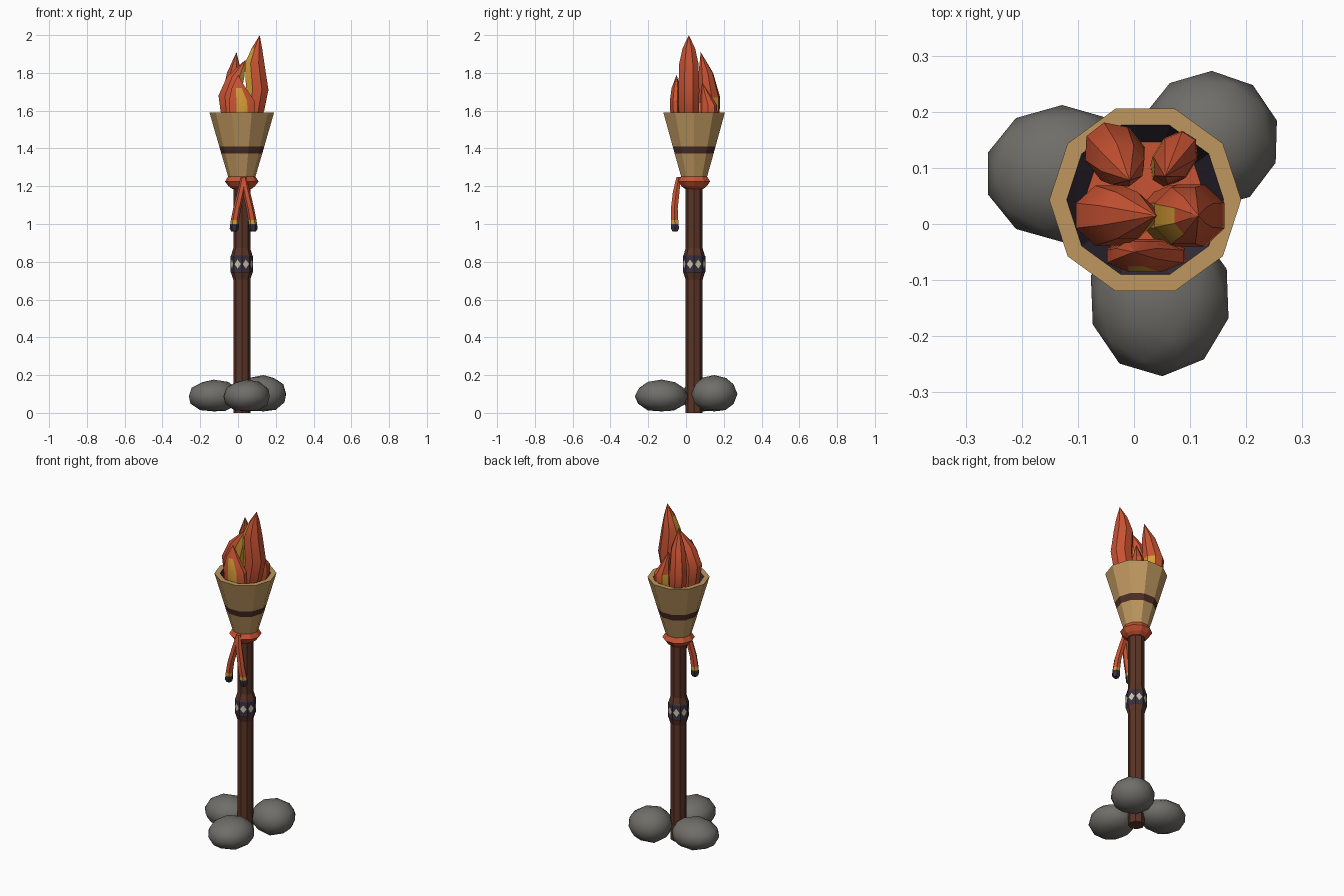
import bpy, bmesh, math
from mathutils import Vector

if "Cube" in bpy.data.objects:
    bpy.data.objects.remove(bpy.data.objects["Cube"], do_unlink=True)

CX, CY = 0.02, 0.043  # axis of the pole


def material(name, rgb):
    m = bpy.data.materials.new(name)
    m.use_nodes = True
    m.diffuse_color = (*rgb, 1)
    m.node_tree.nodes["Principled BSDF"].inputs["Base Color"].default_value = (*rgb, 1)
    return m


WOOD = material("dark wood", (0.105, 0.035, 0.02))
TAN = material("tan wicker", (0.52, 0.31, 0.115))
STRIPE = material("brown stripe", (0.075, 0.027, 0.02))
ORANGE = material("flame orange", (0.58, 0.085, 0.032))
YELLOW = material("flame yellow", (0.66, 0.33, 0.035))
PURPLE = material("dark purple", (0.042, 0.03, 0.048))
STONE = material("grey stone", (0.16, 0.155, 0.14))
CREAM = material("cream", (0.6, 0.54, 0.4))


def finish(name, bm, mats, angle=None):
    bmesh.ops.recalc_face_normals(bm, faces=bm.faces)
    mesh = bpy.data.meshes.new(name)
    bm.to_mesh(mesh)
    bm.free()
    for m in mats:
        mesh.materials.append(m)
    ob = bpy.data.objects.new(name, mesh)
    bpy.context.collection.objects.link(ob)
    if angle:
        bpy.ops.object.select_all(action="DESELECT")
        ob.select_set(True)
        bpy.context.view_layer.objects.active = ob
        bpy.ops.object.shade_smooth_by_angle(angle=math.radians(angle))


def loft(name, rings, sides, mats, bands=None, rule=None, phase=0.0, turn=0.0, angle=None):
    """Skin level rings (x, y, z, rx, ry); bands gives a colour slot per strip."""
    bm = bmesh.new()
    loops = []
    for x, y, z, rx, ry in rings:
        loop = []
        for i in range(sides):
            a = math.tau * (i + phase) / sides
            p, q = rx * math.cos(a), ry * math.sin(a)
            loop.append(bm.verts.new((x + p * math.cos(turn) - q * math.sin(turn),
                                      y + p * math.sin(turn) + q * math.cos(turn), z)))
        loops.append(loop)
    for k, (low, high) in enumerate(zip(loops, loops[1:])):
        for i in range(sides):
            j = (i + 1) % sides
            f = bm.faces.new((low[i], low[j], high[j], high[i]))
            f.material_index = bands[k] if bands else 0
    bm.faces.new(loops[0][::-1])
    cap = bm.faces.new(loops[-1])
    cap.material_index = bands[-1] if bands else 0
    bmesh.ops.remove_doubles(bm, verts=bm.verts, dist=0.0004)
    if rule:
        bmesh.ops.recalc_face_normals(bm, faces=bm.faces)
        for f in bm.faces:
            if rule(f):
                f.material_index = 1
    finish(name, bm, mats, angle)


def lathe(name, profile, sides, mats, bands=None, angle=None):
    loft(name, [(CX, CY, z, r, r) for r, z in profile], sides, mats, bands, angle=angle)


# Pole, carved band and binding
lathe("pole", [(0.045, 0), (0.045, 1.26)], 8, [WOOD])
lathe("pole_band", [(0.045, 0.705), (0.056, 0.74), (0.059, 0.745), (0.059, 0.83),
                    (0.056, 0.835), (0.045, 0.872)],
      8, [WOOD, PURPLE], [0, 1, 1, 1, 0])
lathe("binding_ring", [(0.05, 1.185), (0.07, 1.2), (0.089, 1.225), (0.07, 1.255)], 10, [ORANGE])

# Cream diamonds, one on each facet of the band
bm = bmesh.new()
for i in range(8):
    a = math.tau * (i + 0.5) / 8
    out, side = Vector((math.cos(a), math.sin(a), 0)), Vector((-math.sin(a), math.cos(a), 0))
    mid = Vector((CX, CY, 0.788)) + out * (0.059 * math.cos(math.pi / 8) + 0.002)
    up = Vector((0, 0, 0.024))
    bm.faces.new([bm.verts.new(mid + d) for d in (side * 0.018, up, side * -0.018, -up)])
bmesh.ops.solidify(bm, geom=bm.faces[:], thickness=0.002)
finish("band_diamonds", bm, [CREAM])

# Flared cup with a stripe, dark lining and ember floor
lathe("cup", [(0.072, 1.25), (0.108, 1.372), (0.119, 1.41), (0.171, 1.59),
              (0.14, 1.59), (0.108, 1.48), (0, 1.48)],
      10, [TAN, STRIPE, PURPLE, ORANGE], [0, 1, 0, 0, 2, 3], angle=30)

# Two hanging tassels with yellow bands and dark tips
for name, dx in (("right_tassel", -1), ("left_tassel", 1)):
    tail = [(0.03 + dx * s, y, z, r, r) for s, y, z, r in (
        (0.0, -0.038, 1.25, 0.014), (0.014, -0.052, 1.17, 0.02), (0.035, -0.062, 1.08, 0.021),
        (0.046, -0.06, 1.02, 0.022), (0.048, -0.059, 1.0, 0.023),
        (0.05, -0.058, 0.975, 0.024), (0.05, -0.058, 0.96, 0.015))]
    loft(name, tail, 6, [ORANGE, YELLOW, PURPLE], [0, 0, 0, 1, 2, 2], angle=35)


# Flames: curling lofts with yellow on the faces turned to a chosen side
def flame(name, rings, glow, top, turn=0.0, limit=0.75):
    glow = Vector(glow).normalized()

    def is_glow(f):
        n = Vector((f.normal.x, f.normal.y, 0))
        return n.length > 0.01 and n.normalized().dot(glow) > limit and f.calc_center_median().z < top

    loft(name, rings, 8, [ORANGE, YELLOW], rule=is_glow, phase=0.5, turn=turn, angle=30)


flame("main_flame", [(0.05, 0.015, 1.47, 0.04, 0.045), (0.085, 0.015, 1.6, 0.058, 0.058),
                     (0.102, 0.015, 1.71, 0.064, 0.06), (0.088, 0.015, 1.85, 0.056, 0.055),
                     (0.1, 0.015, 1.93, 0.03, 0.036), (0.115, 0.015, 2.0, 0, 0)],
      (-1, -0.5, 0), 1.9)
flame("right_flame", [(-0.03, 0.015, 1.47, 0.04, 0.045), (-0.042, 0.015, 1.6, 0.055, 0.055),
                      (-0.045, 0.015, 1.68, 0.063, 0.058), (-0.012, 0.015, 1.78, 0.05, 0.045),
                      (0.04, 0.015, 1.87, 0, 0)],
      (1, -0.4, 0), 1.85)
flame("front_flame", [(0.02, -0.05, 1.47, 0.05, 0.025), (0.022, -0.055, 1.58, 0.075, 0.03),
                      (0.02, -0.058, 1.65, 0.074, 0.03), (0.004, -0.053, 1.72, 0.04, 0.025),
                      (0.0, -0.05, 1.79, 0, 0)],
      (0, -1, 0), 1.7, limit=0.97)
flame("back_right_flame", [(-0.02, 0.11, 1.47, 0.04, 0.035), (-0.03, 0.125, 1.58, 0.056, 0.05),
                           (-0.035, 0.125, 1.67, 0.06, 0.052), (-0.02, 0.105, 1.8, 0.04, 0.04),
                           (-0.008, 0.078, 1.91, 0, 0)],
      (1, 0.2, 0), 1.72, turn=math.radians(-52))
flame("back_left_flame", [(0.06, 0.1, 1.47, 0.035, 0.03), (0.073, 0.118, 1.57, 0.052, 0.038),
                          (0.073, 0.118, 1.63, 0.05, 0.036), (0.055, 0.085, 1.75, 0, 0)],
      (-1, 0.3, 0), 1.66, turn=math.radians(58))

# Boulders around the foot: lumpy spheres with flattened undersides
for name, centre, size, turn in (
        ("right_boulder", (-0.128, 0.09), (0.14, 0.122, 0.088), 0.0),
        ("back_left_boulder", (0.135, 0.15), (0.126, 0.123, 0.1), 0.6),
        ("front_boulder", (0.045, -0.13), (0.128, 0.142, 0.088), 1.3)):
    bm = bmesh.new()
    bmesh.ops.create_icosphere(bm, subdivisions=2, radius=1)
    c, s = math.cos(turn), math.sin(turn)
    for v in bm.verts:
        p = Vector((v.co.x * c - v.co.y * s, v.co.x * s + v.co.y * c, v.co.z))
        p *= 1 + 0.03 * math.sin(3 * p.x + 5 * turn) * math.cos(2 * p.y + p.z)
        v.co = (centre[0] + p.x * size[0], centre[1] + p.y * size[1],
                max(0.008, size[2] + p.z * size[2]))
    finish(name, bm, [STONE], angle=50)
